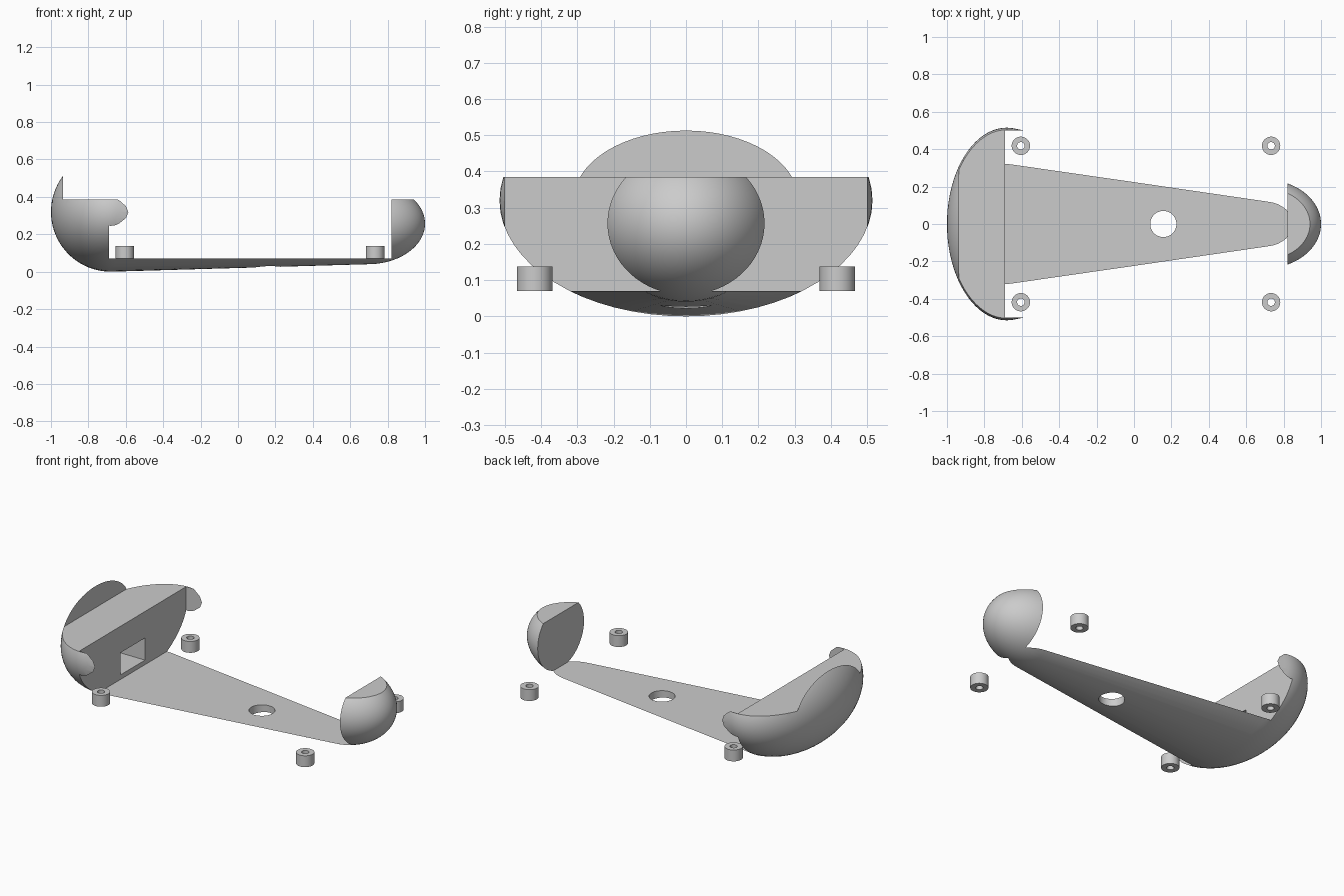
import bpy
import bmesh
import math
from mathutils import Matrix, Vector

default_cube = bpy.data.objects.get("Cube")
if default_cube:
    bpy.data.objects.remove(default_cube, do_unlink=True)

grey = bpy.data.materials.new("light_grey")
grey.use_nodes = True
colour = (0.6, 0.6, 0.6, 1)
grey.diffuse_color = colour
grey.node_tree.nodes["Principled BSDF"].inputs["Base Color"].default_value = colour


def add_object(name, bm):
    mesh = bpy.data.meshes.new(name)
    bmesh.ops.recalc_face_normals(bm, faces=bm.faces)
    bm.to_mesh(mesh)
    bm.free()
    mesh.materials.append(grey)
    obj = bpy.data.objects.new(name, mesh)
    bpy.context.collection.objects.link(obj)
    return obj


def box(name, low, high):
    bm = bmesh.new()
    low, high = Vector(low), Vector(high)
    place = Matrix.Translation((low + high) / 2) @ Matrix.Diagonal((*(high - low), 1))
    bmesh.ops.create_cube(bm, size=1, matrix=place)
    return add_object(name, bm)


def cylinder(name, x, y, radius, bottom, top, sides=48):
    bm = bmesh.new()
    bmesh.ops.create_cone(bm, cap_ends=True, segments=sides, radius1=radius, radius2=radius,
                          depth=top - bottom,
                          matrix=Matrix.Translation((x, y, (bottom + top) / 2)))
    return add_object(name, bm)


def activate(obj):
    bpy.ops.object.select_all(action='DESELECT')
    obj.select_set(True)
    bpy.context.view_layer.objects.active = obj


def cut(target, cutter):
    cutter.hide_render = True
    mod = target.modifiers.new("cut", 'BOOLEAN')
    mod.operation = 'DIFFERENCE'
    mod.solver = 'EXACT'
    mod.object = cutter
    activate(target)
    bpy.ops.object.modifier_apply(modifier=mod.name)
    bpy.data.objects.remove(cutter, do_unlink=True)


def smooth(obj):
    activate(obj)
    bpy.ops.object.shade_smooth_by_angle(angle=math.radians(30))


# Tapered body: hull around a wide and a narrow ellipsoid
bm = bmesh.new()
ellipsoids = [((-0.68, 0, 0.32), (0.32, 0.515, 0.32)),
              ((0.695, 0, 0.257), (0.305, 0.238, 0.217))]
for centre, radii in ellipsoids:
    place = (Matrix.Translation(centre) @ Matrix.Diagonal((*radii, 1))
             @ Matrix.Rotation(math.pi / 2, 4, 'Y'))
    bmesh.ops.create_uvsphere(bm, u_segments=64, v_segments=40, radius=1, matrix=place)
result = bmesh.ops.convex_hull(bm, input=bm.verts[:])
inside = {g for key in ("geom_interior", "geom_unused") for g in result[key]
          if isinstance(g, bmesh.types.BMVert)}
bmesh.ops.delete(bm, geom=list(inside), context='VERTS')
# Drop sphere faces left under the hull skin
skin = {g for g in result["geom"] if g.is_valid and isinstance(g, bmesh.types.BMFace)}
bmesh.ops.delete(bm, geom=[f for f in bm.faces if f not in skin], context='FACES')
body = add_object("body", bm)

# Open the top and middle, leaving a floor, two ends, side tabs and a raised wall
cut(body, box("top_cutter", (-0.935, -1, 0.385), (1.2, 1, 1)))
cut(body, box("middle_cutter", (-0.69, -0.5, 0.07), (0.82, 0.5, 0.6)))

# Socket in the wide end and round hole in the floor
cut(body, box("socket_cutter", (-0.87, -0.115, 0.097), (-0.6, 0.115, 0.228)))
cut(body, cylinder("hole_cutter", 0.157, 0, 0.07, -0.1, 0.2))
smooth(body)

# Four hollow standoffs
for end, x in (("wide", -0.605), ("narrow", 0.733)):
    for side, y in (("right", -0.418), ("left", 0.418)):
        post = cylinder(f"standoff_{end}_{side}", x, y, 0.049, 0.07, 0.137)
        cut(post, cylinder("bore_cutter", x, y, 0.02, 0, 0.2, 32))
        smooth(post)
